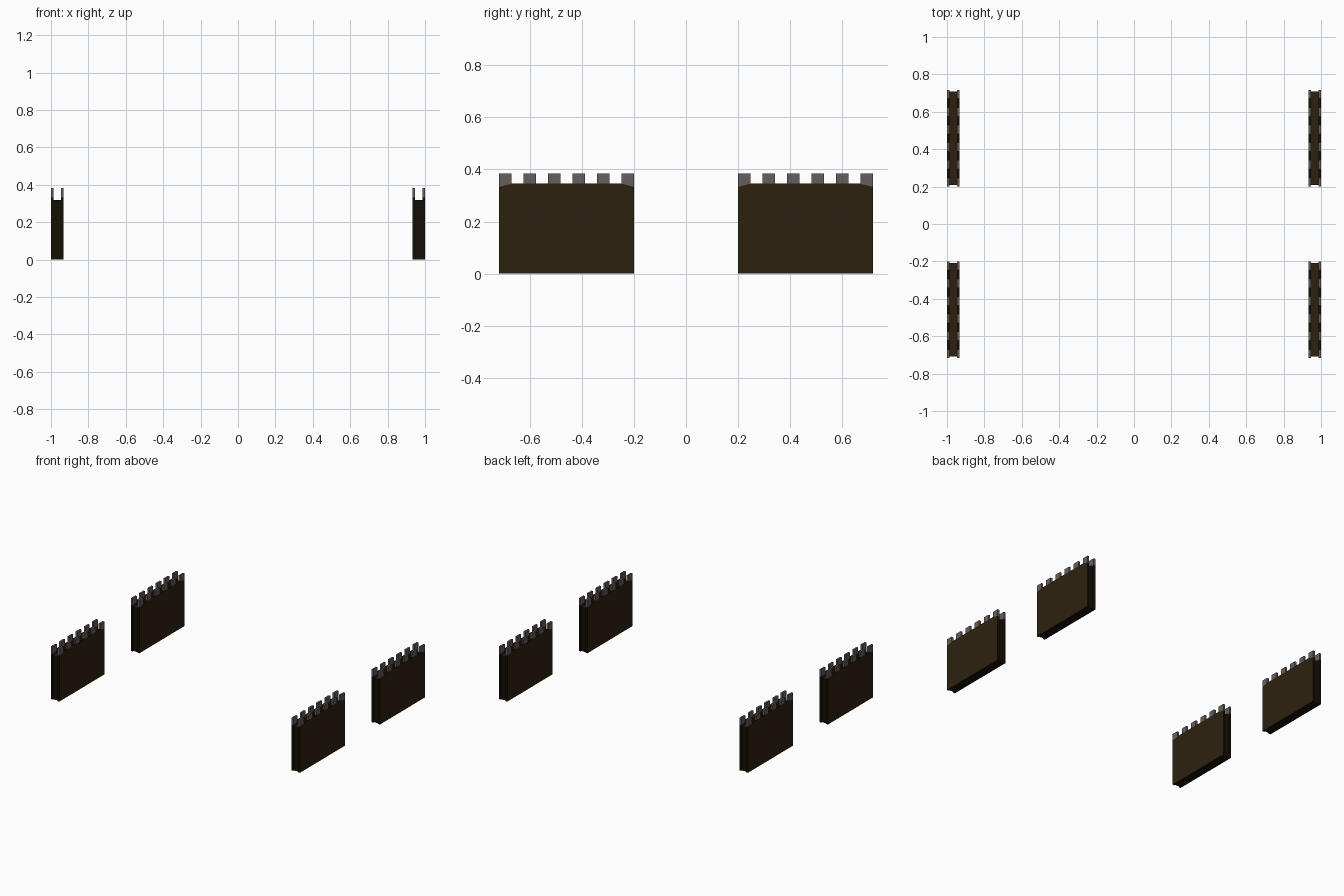
import bpy
import bmesh

if "Cube" in bpy.data.objects:
    bpy.data.objects.remove(bpy.data.objects["Cube"])


def material(name, color):
    m = bpy.data.materials.new(name)
    m.diffuse_color = (*color, 1.0)
    m.use_nodes = True
    m.node_tree.nodes["Principled BSDF"].inputs["Base Color"].default_value = m.diffuse_color
    return m


BROWN = material("dark brown", (0.027, 0.0155, 0.005))
BLACK = material("blackish brown", (0.008, 0.005, 0.0015))
GREY = material("stone grey", (0.135, 0.112, 0.118))

X0, X1 = 0.933, 1.0        # wall thickness range
Y0, Y1 = 0.20, 0.717       # wall length range
SKIN = 0.014               # parapet thickness
WALK, TOP, CREST, CORNER = 0.32, 0.345, 0.384, 0.333
COUNT, MERLON = 6, 0.047


def prism(bm, profile, xa, xb):
    """Extrude a (y, z) outline from xa to xb."""
    a = [bm.verts.new((xa, y, z)) for y, z in profile]
    b = [bm.verts.new((xb, y, z)) for y, z in profile]
    bm.faces.new(a)
    bm.faces.new(b)
    n = len(a)
    for i in range(n):
        j = (i + 1) % n
        bm.faces.new((a[i], a[j], b[j], b[i]))


def finish(name, bm, mats, rule=None):
    """Make the object and mirror it into all four wall positions."""
    bmesh.ops.recalc_face_normals(bm, faces=bm.faces[:])
    bm.normal_update()
    if rule:
        for f in bm.faces:
            f.material_index = rule(f.normal)
    me = bpy.data.meshes.new(name)
    bm.to_mesh(me)
    bm.free()
    for m in mats:
        me.materials.append(m)
    ob = bpy.data.objects.new(name, me)
    bpy.context.collection.objects.link(ob)
    mod = ob.modifiers.new("mirror", 'MIRROR')
    mod.use_axis = (True, True, False)
    mod.use_mirror_merge = False
    return ob


SIDES = ((X0, X0 + SKIN), (X1 - SKIN, X1))

# Wall core with walkway on top, ends slightly recessed
bm = bmesh.new()
ya, yb = Y0 + 0.008, Y1 - 0.008
prism(bm, [(ya, 0), (yb, 0), (yb, WALK), (ya, WALK)], X0 + SKIN, X1 - SKIN)
finish("wall_core", bm, [BROWN, BLACK], lambda n: 0 if n.z > 0.5 else 1)

# Outer and inner wall skins, top corners sloped under the end merlons
bm = bmesh.new()
for xa, xb in SIDES:
    prism(bm, [(Y0, 0), (Y1, 0), (Y1, CORNER), (Y1 - MERLON, TOP),
               (Y0 + MERLON, TOP), (Y0, CORNER)], xa, xb)
finish("wall_skins", bm, [BROWN, BLACK], lambda n: 0 if abs(n.x) > 0.5 else 1)

# Stone merlons along both edges
bm = bmesh.new()
pitch = (Y1 - Y0 - MERLON) / (COUNT - 1)
for xa, xb in SIDES:
    for i in range(COUNT):
        y = Y0 + i * pitch
        za = CORNER if i == 0 else TOP
        zb = CORNER if i == COUNT - 1 else TOP
        prism(bm, [(y, za), (y + MERLON, zb), (y + MERLON, CREST), (y, CREST)], xa, xb)
finish("merlons", bm, [GREY])
